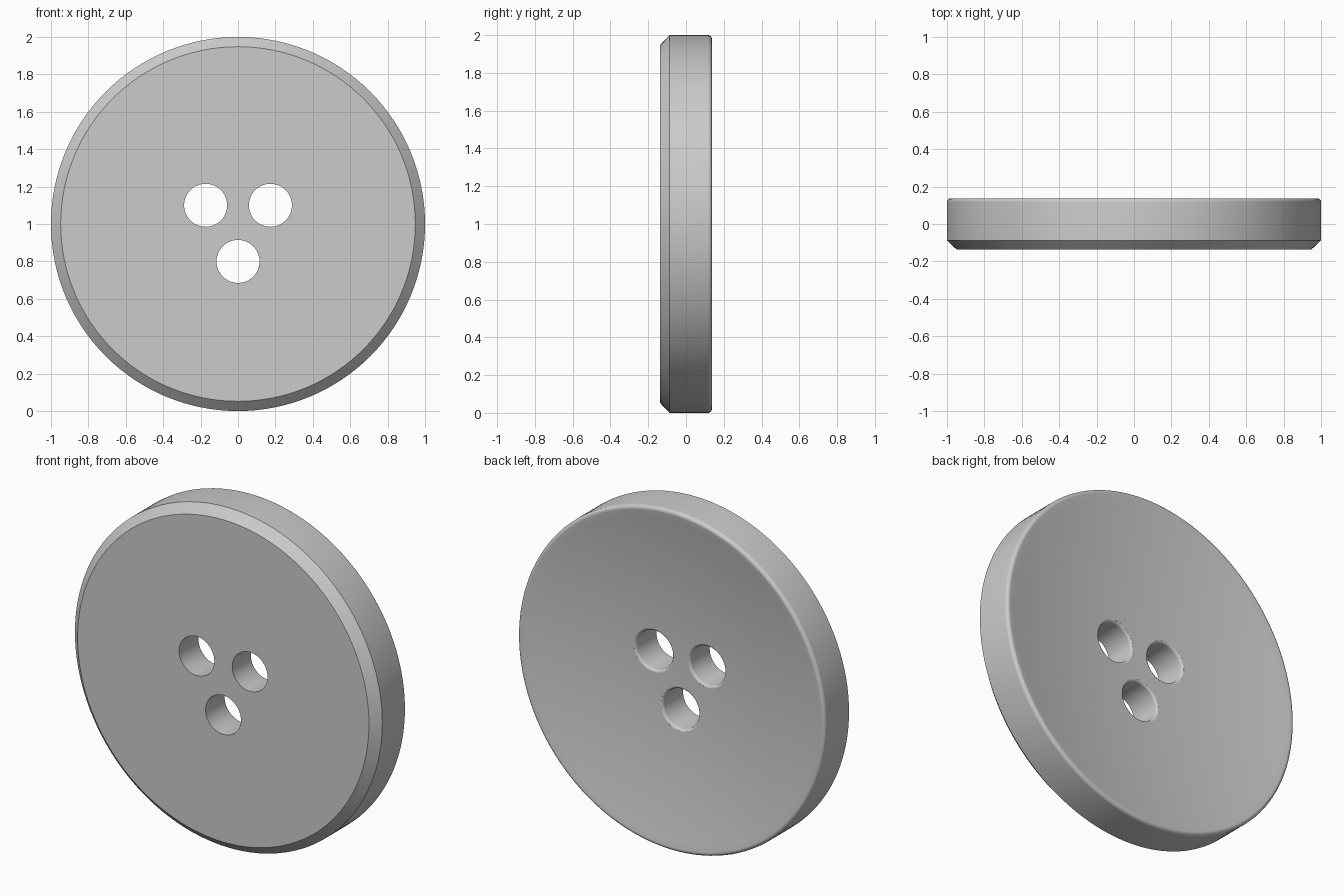
import bpy
import bmesh
from math import sin, cos, pi, radians, hypot

if "Cube" in bpy.data.objects:
    bpy.data.objects.remove(bpy.data.objects["Cube"])

HALF = 0.137          # half thickness
FILLET = 0.02         # rounded back rim
DISH_FLOOR = 0.045    # lowest point of the hollow back
HOLE_R, HOLE_RING, HOLE_FILLET = 0.115, 0.2, 0.015

# The hollow meets the rim fillet tangentially
RIM_TILT = radians(11)
DISH_R = 1 - FILLET - FILLET * sin(RIM_TILT)
DISH_TOP = HALF - FILLET + FILLET * cos(RIM_TILT)


def dish(r):
    return DISH_FLOOR + (DISH_TOP - DISH_FLOOR) * (r / DISH_R) ** 2


def ring(bm, radius, segments, depth, cx=0.0, cz=0.0):
    """Ring of vertices about the y axis; depth(x, z) gives y."""
    verts = []
    for i in range(segments):
        a = 2 * pi * i / segments
        x, z = cx + radius * cos(a), cz + radius * sin(a)
        verts.append(bm.verts.new((x, depth(x, z), z)))
    return verts


def skin(bm, rings):
    """Bridge successive rings and cap both ends."""
    for a, b in zip(rings, rings[1:]):
        n = len(a)
        for i in range(n):
            j = (i + 1) % n
            bm.faces.new((a[i], a[j], b[j], b[i]))
    bm.faces.new(rings[0])
    bm.faces.new(rings[-1])
    bmesh.ops.recalc_face_normals(bm, faces=bm.faces[:])


def finish(bm, name):
    mesh = bpy.data.meshes.new(name)
    bm.to_mesh(mesh)
    bm.free()
    obj = bpy.data.objects.new(name, mesh)
    bpy.context.scene.collection.objects.link(obj)
    obj.location.z = 1
    return obj


# Button body: flat chamfered front, rounded rim, hollow back
profile = [(0.948, -HALF), (1, -0.087)]
steps = 8
for i in range(steps + 1):
    a = (pi / 2 + RIM_TILT) * i / steps
    profile.append((1 - FILLET + FILLET * cos(a), HALF - FILLET + FILLET * sin(a)))
dish_rings = 28
for i in range(dish_rings - 1, 0, -1):
    r = DISH_R * i / dish_rings
    profile.append((r, dish(r)))
bm = bmesh.new()
skin(bm, [ring(bm, r, 128, lambda x, z, y=y: y) for r, y in profile])
button = finish(bm, "button_body")

# Three thread holes, flared where they meet the hollow back
for k in range(3):
    a = -pi / 2 + 2 * pi * k / 3
    cx, cz = HOLE_RING * cos(a), HOLE_RING * sin(a)
    bm = bmesh.new()
    rings = [ring(bm, HOLE_R, 48, lambda x, z: -0.3, cx, cz)]
    for i in range(6):
        t = radians(80) * i / 5
        rad = HOLE_R + HOLE_FILLET * (1 - cos(t))
        off = HOLE_FILLET * (sin(t) - 1)
        rings.append(ring(bm, rad, 48,
                          lambda x, z, o=off: dish(hypot(x, z)) + o, cx, cz))
    rings.append(ring(bm, HOLE_R + HOLE_FILLET, 48, lambda x, z: 0.3, cx, cz))
    skin(bm, rings)
    cutter = finish(bm, "hole_cutter")
    cutter.hide_render = True
    cut = button.modifiers.new("thread_hole", "BOOLEAN")
    cut.operation = "DIFFERENCE"
    cut.solver = "EXACT"
    cut.object = cutter
    bpy.context.view_layer.objects.active = button
    bpy.ops.object.modifier_apply(modifier=cut.name)
    bpy.data.objects.remove(cutter)

# Plain grey material
grey = bpy.data.materials.new("plain grey")
grey.use_nodes = True
colour = (0.6, 0.6, 0.6, 1)
grey.diffuse_color = colour
grey.node_tree.nodes["Principled BSDF"].inputs["Base Color"].default_value = colour
button.data.materials.clear()
button.data.materials.append(grey)

# Smooth curved surfaces, crisp chamfer and front hole edges
for o in bpy.context.selected_objects:
    o.select_set(False)
button.select_set(True)
bpy.context.view_layer.objects.active = button
bpy.ops.object.shade_smooth_by_angle(angle=radians(30))
